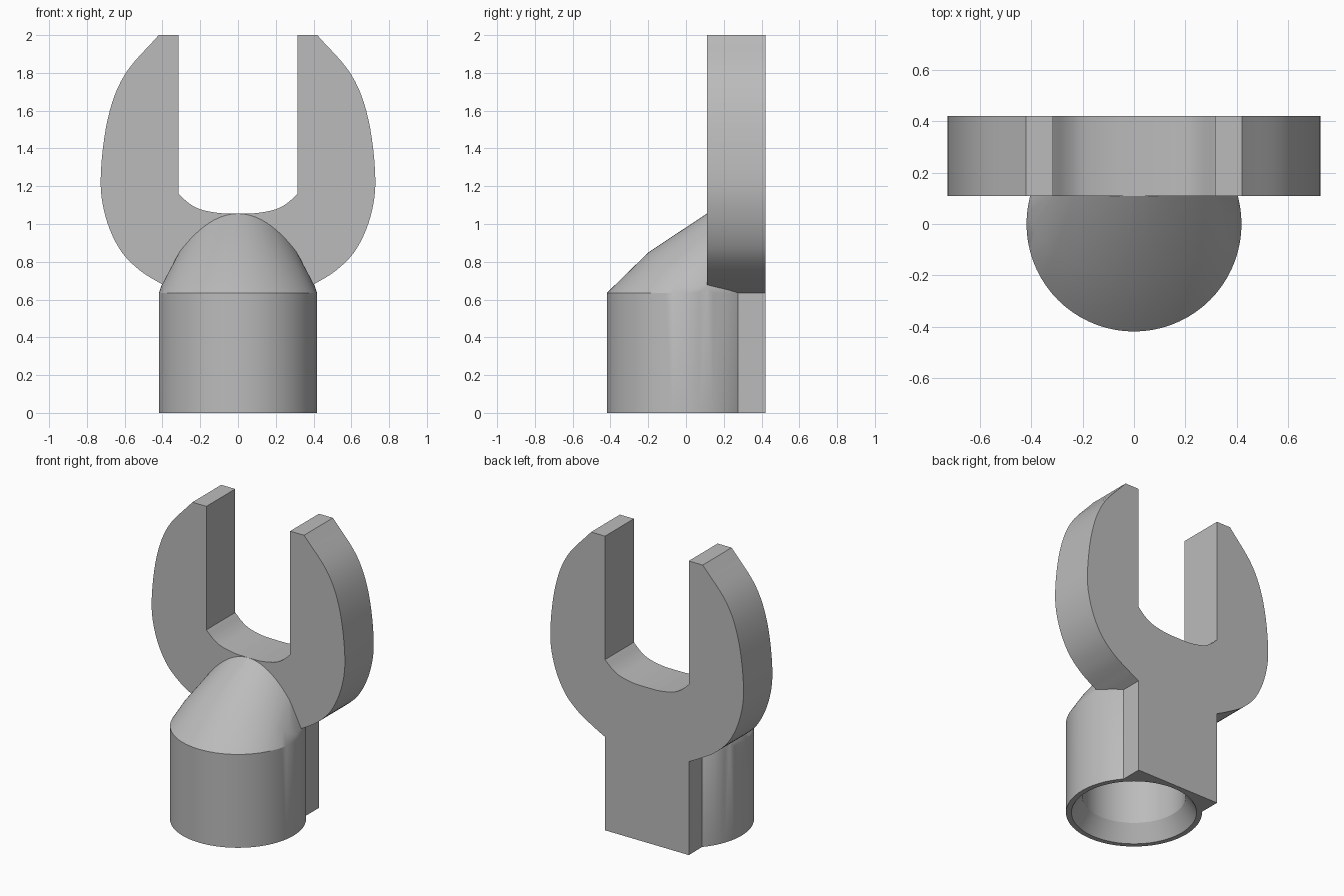
import bpy, bmesh
from math import sin, cos, pi, radians
from mathutils import Vector

if "Cube" in bpy.data.objects:
    bpy.data.objects.remove(bpy.data.objects["Cube"], do_unlink=True)

grey = bpy.data.materials.new("plain grey")
grey.use_nodes = True
colour = (0.5, 0.5, 0.5, 1)
grey.diffuse_color = colour
grey.node_tree.nodes["Principled BSDF"].inputs["Base Color"].default_value = colour

RADIUS, SHOULDER = 0.419, 0.635
PLATE_FRONT, PLATE_BACK = 0.11, 0.42
HALF_SLOT = 0.315


def make_object(name, bm):
    bmesh.ops.recalc_face_normals(bm, faces=bm.faces)
    mesh = bpy.data.meshes.new(name)
    bm.to_mesh(mesh)
    bm.free()
    mesh.materials.append(grey)
    obj = bpy.data.objects.new(name, mesh)
    bpy.context.collection.objects.link(obj)
    return obj


def smooth_path(points, steps=6):
    """Catmull-Rom curve through the points."""
    p = [Vector(q) for q in points]
    p = [2 * p[0] - p[1]] + p + [2 * p[-1] - p[-2]]
    out = []
    for a, b, c, d in zip(p, p[1:], p[2:], p[3:]):
        for i in range(steps):
            t = i / steps
            out.append(0.5 * (2 * b + (c - a) * t + (2 * a - 5 * b + 4 * c - d) * t * t
                              + (3 * b - a - 3 * c + d) * t ** 3))
    return out + [p[-2]]


def combine(target, other, operation):
    mod = target.modifiers.new(operation, 'BOOLEAN')
    mod.object, mod.operation, mod.solver = other, operation, 'EXACT'
    bpy.context.view_layer.objects.active = target
    bpy.ops.object.modifier_apply(modifier=mod.name)
    bpy.data.objects.remove(other, do_unlink=True)


def arch_height(x):
    x = abs(x)
    if x < HALF_SLOT:
        return 1.055 - 0.21 * (x / HALF_SLOT) ** 2
    return SHOULDER + 2 * (0.42 - x)


# Round socket with its sloping shoulder, as one hull
bm = bmesh.new()
for i in range(72):
    a = 2 * pi * i / 72
    for z in (0, SHOULDER):
        bm.verts.new((RADIUS * cos(a), RADIUS * sin(a), z))
for i in range(41):
    t = i / 40
    a = radians(-15.2 + 210.4 * t)
    low = Vector((RADIUS * cos(a), -RADIUS * sin(a), SHOULDER))
    x = 0.405 * cos(pi * t)
    top = Vector((x, PLATE_FRONT, arch_height(x)))
    bm.verts.new(top)
    bm.verts.new(low.lerp(top, 0.415) + Vector((0, 0, 0.04 * sin(pi * t))))
hull = bmesh.ops.convex_hull(bm, input=bm.verts)
bmesh.ops.delete(bm, geom=[v for v in bm.verts if not v.link_faces], context='VERTS')
bmesh.ops.dissolve_limit(bm, angle_limit=radians(0.5), verts=bm.verts, edges=bm.edges)
wrench = make_object("forked_socket", bm)

# Open-ended fork with its flat stem, mirrored half outline
outer = smooth_path([(HALF_SLOT, SHOULDER), (0.40, 0.68), (0.52, 0.755), (0.625, 0.865),
                     (0.70, 1.035), (0.727, 1.24), (0.69, 1.555), (0.60, 1.79), (0.42, 2)])
slot = smooth_path([(HALF_SLOT, 1.16), (0.26, 1.11), (0.20, 1.078), (0.1, 1.058), (0, 1.055)])
half = [Vector((HALF_SLOT, 0))] + outer + [Vector((HALF_SLOT, 2))] + slot
outline = half + [Vector((-p.x, p.y)) for p in reversed(half[:-1])]
bm = bmesh.new()
face = bm.faces.new([bm.verts.new((p.x, PLATE_FRONT, p.y)) for p in outline])
ext = bmesh.ops.extrude_face_region(bm, geom=[face])
bmesh.ops.translate(bm, vec=(0, PLATE_BACK - PLATE_FRONT, 0),
                    verts=[g for g in ext["geom"] if isinstance(g, bmesh.types.BMVert)])
fork = make_object("fork", bm)

# Chamfered bore cutter
bm = bmesh.new()
rings = []
for r, z in ((0.398, -0.02), (0.318, 0.11), (0.318, 0.6)):
    rings.append([bm.verts.new((r * cos(2 * pi * i / 72), r * sin(2 * pi * i / 72), z))
                  for i in range(72)])
for lower, upper in zip(rings, rings[1:]):
    for i in range(72):
        j = (i + 1) % 72
        bm.faces.new((lower[i], lower[j], upper[j], upper[i]))
bm.faces.new(rings[0])
bm.faces.new(rings[-1])
bore = make_object("bore_cutter", bm)
bore.hide_render = True

combine(wrench, fork, 'UNION')
combine(wrench, bore, 'DIFFERENCE')

bpy.ops.object.select_all(action='DESELECT')
wrench.select_set(True)
bpy.context.view_layer.objects.active = wrench
bpy.ops.object.shade_smooth_by_angle(angle=radians(28))
